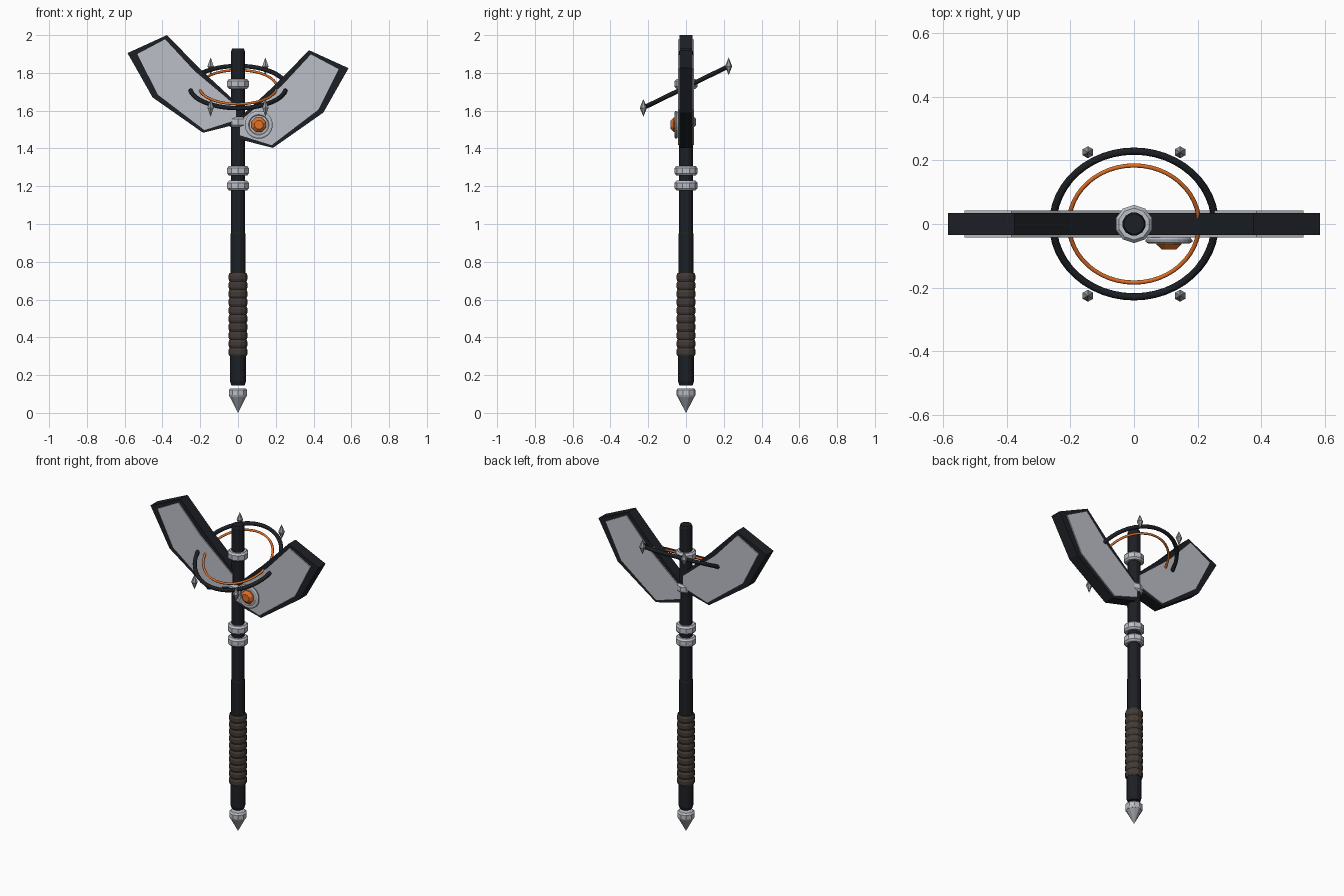
import bpy, bmesh, math
from mathutils import Vector, Matrix

if "Cube" in bpy.data.objects:
    bpy.data.objects.remove(bpy.data.objects["Cube"])


def material(name, rgb):
    m = bpy.data.materials.new(name)
    m.diffuse_color = (*rgb, 1)
    m.use_nodes = True
    m.node_tree.nodes["Principled BSDF"].inputs["Base Color"].default_value = m.diffuse_color
    return m


DARK = material("dark_steel", (0.012, 0.014, 0.018))
STEEL = material("pale_steel", (0.50, 0.52, 0.57))
SPIKE = material("spike_steel", (0.32, 0.33, 0.35))
LEATHER = material("leather", (0.055, 0.042, 0.035))
ORANGE = material("orange", (0.75, 0.16, 0.02))


def finish(name, bm, mat, smooth=False, matrix=None):
    if matrix:
        bm.transform(matrix)
    bmesh.ops.recalc_face_normals(bm, faces=bm.faces)
    me = bpy.data.meshes.new(name)
    bm.to_mesh(me)
    bm.free()
    ob = bpy.data.objects.new(name, me)
    bpy.context.collection.objects.link(ob)
    me.materials.append(mat)
    for p in me.polygons:
        p.use_smooth = smooth
    return ob


def lathe(name, profile, sides, mat, matrix=None):
    """Spin (radius, z) points about z; zero radius makes a tip."""
    bm = bmesh.new()
    rings = []
    for r, z in profile:
        n = 1 if r == 0 else sides
        rings.append([bm.verts.new((r * math.cos(2 * math.pi * (i + .5) / sides),
                                    r * math.sin(2 * math.pi * (i + .5) / sides), z)) for i in range(n)])
    for a, b in zip(rings, rings[1:]):
        for i in range(sides):
            j = (i + 1) % sides
            quad = [a[i % len(a)], a[j % len(a)], b[j % len(b)], b[i % len(b)]]
            bm.faces.new(list(dict.fromkeys(quad)))
    for ring in (rings[0], rings[-1]):
        if len(ring) > 1:
            bm.faces.new(ring)
    return finish(name, bm, mat, matrix=matrix)


def prism(name, outline, y0, y1, mat):
    """Extrude an (x, z) outline along y."""
    bm = bmesh.new()
    f = bm.faces.new([bm.verts.new((x, y0, z)) for x, z in outline])
    ext = bmesh.ops.extrude_face_region(bm, geom=[f])["geom"]
    bmesh.ops.translate(bm, vec=(0, y1 - y0, 0), verts=[v for v in ext if isinstance(v, bmesh.types.BMVert)])
    return finish(name, bm, mat)


def ring(name, major, minor, mat, matrix):
    bm = bmesh.new()
    n, m = 48, 8
    loops = []
    for i in range(n):
        a = 2 * math.pi * i / n
        loops.append([bm.verts.new(((major + minor * math.cos(2 * math.pi * k / m)) * math.cos(a),
                                    (major + minor * math.cos(2 * math.pi * k / m)) * math.sin(a),
                                    minor * math.sin(2 * math.pi * k / m))) for k in range(m)])
    for i in range(n):
        p, q = loops[i], loops[(i + 1) % n]
        for k in range(m):
            bm.faces.new((p[k], q[k], q[(k + 1) % m], p[(k + 1) % m]))
    return finish(name, bm, mat, True, matrix)


# Shaft, grip and pommel
lathe("shaft", [(.036, .145), (.043, .165), (.043, .32), (.040, .72), (.040, .95),
                (.037, .955), (.037, 1.915), (.032, 1.93)], 12, DARK)
grip = [(.046, .30)]
ridges = 10
for i in range(ridges):
    z = .30 + .44 * i / ridges
    grip += [(.052, z + .012), (.052, z + .032), (.047, z + .044)]
lathe("grip", grip, 12, LEATHER)
lathe("pommel_collar", [(.042, .13), (.051, .12), (.051, .095), (.046, .085)], 10, STEEL)
lathe("pommel_spike", [(.05, .095), (0, 0)], 10, SPIKE)

# Collars on the shaft
for i, (z, r) in enumerate([(1.203, .060), (1.282, .060), (1.54, .054), (1.742, .060)]):
    lathe(f"collar_{i + 1}", [(r - .01, z - .026), (r, z - .015), (r, z + .015), (r - .01, z + .026)], 10, STEEL)

# Axe blades: same outline, the right one mirrored and set lower
body = [(-.585, 1.905), (-.376, 2.0), (-.20, 1.82), (0, 1.635), (0, 1.53), (-.185, 1.483), (-.452, 1.67)]
plate = [(-.533, 1.90), (-.386, 1.978), (-.23, 1.81), (-.01, 1.625), (-.01, 1.55), (-.178, 1.497), (-.425, 1.685)]
for side, sx, dz in (("left", 1, 0), ("right", -1, -.08)):
    prism(f"{side}_blade", [(sx * x, z + dz) for x, z in body], -.035, .035, DARK)
    for face, s in (("front", -1), ("back", 1)):
        prism(f"{side}_blade_{face}_plate", [(sx * x, z + dz) for x, z in plate], s * .03, s * .042, STEEL)

# Tilted halo rings and their upright spikes
tilt = Matrix.Translation((0, 0, 1.725)) @ Matrix.Rotation(math.radians(26), 4, "X")
ring("outer_ring", .255, .012, DARK, tilt)
ring("inner_ring", .205, .007, ORANGE, tilt)
for i, deg in enumerate((60, 120, 240, 300)):
    a = math.radians(deg)
    p = tilt @ Vector((.29 * math.cos(a), .29 * math.sin(a), 0))
    lathe(f"ring_spike_{i + 1}", [(0, -.047), (.019, 0), (0, .047)], 6, SPIKE, Matrix.Translation(p))

# Gem in a round setting on the front
front = Matrix.Translation((.11, -.04, 1.525)) @ Matrix.Rotation(math.radians(90), 4, "X")
lathe("gem_setting", [(.066, 0), (.074, .011), (.074, .016), (.066, .021), (.054, .021), (.05, .016)], 24, STEEL, front)
lathe("gem", [(.042, .012), (.042, .025), (.024, .041)], 8, ORANGE, front)
